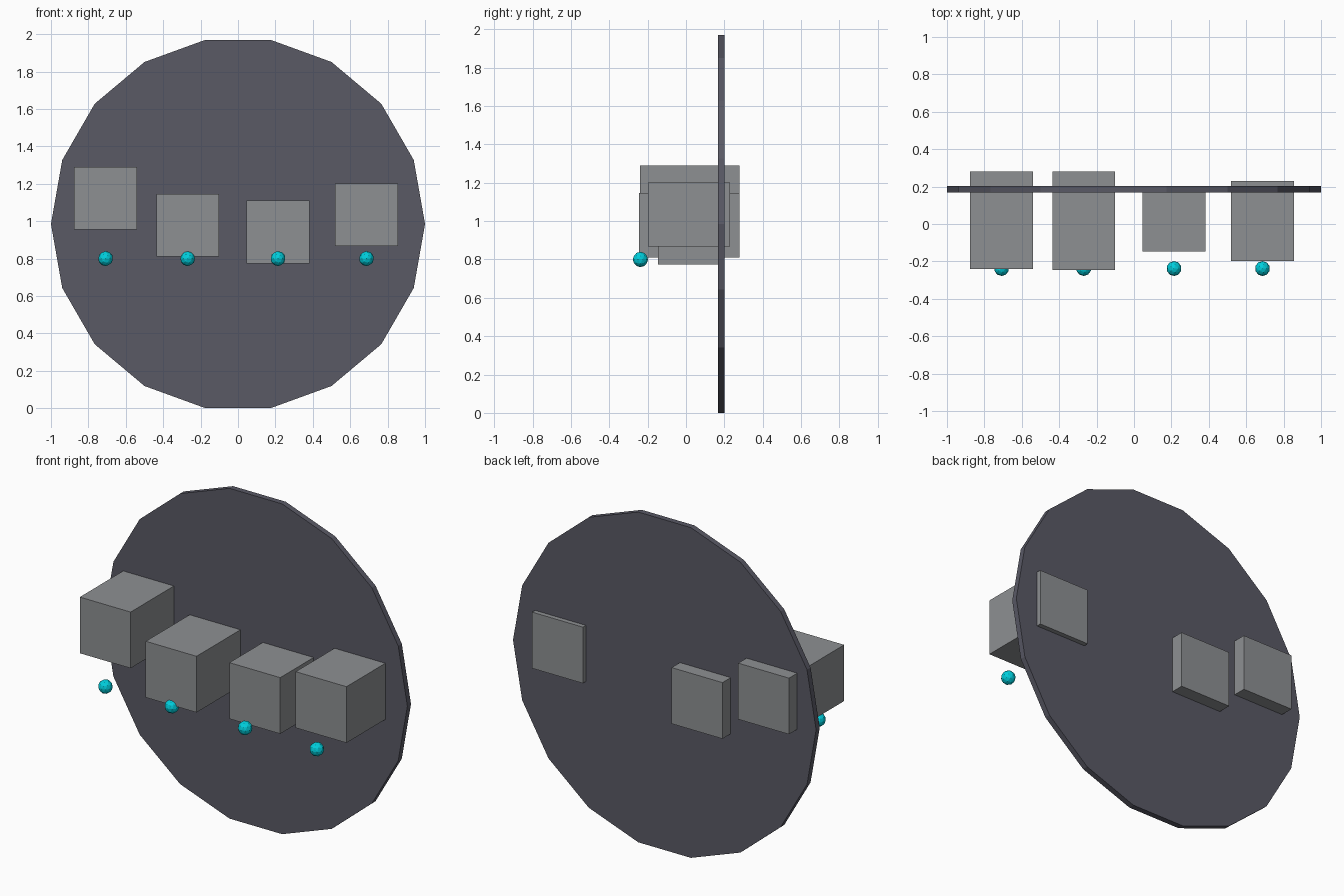
import bpy
from math import radians

if "Cube" in bpy.data.objects:
    bpy.data.objects.remove(bpy.data.objects["Cube"])


def material(name, color):
    m = bpy.data.materials.new(name)
    m.diffuse_color = color
    m.use_nodes = True
    m.node_tree.nodes["Principled BSDF"].inputs["Base Color"].default_value = m.diffuse_color
    return m


dark = material("dark_slate", (0.10, 0.10, 0.13, 1))
grey = material("mid_grey", (0.27, 0.28, 0.29, 1))
cyan = material("cyan", (0.0, 0.62, 0.72, 1))


def finish(name, mat):
    ob = bpy.context.object
    ob.name = name
    ob.data.materials.append(mat)
    return ob


def block(name, x, z, y0, y1, side=0.335):
    bpy.ops.mesh.primitive_cube_add(size=1, location=(x, (y0 + y1) / 2, z))
    ob = finish(name, grey)
    ob.scale = (side, y1 - y0, side)


# Upright 18-sided disc, with a corner on each side
bpy.ops.mesh.primitive_cylinder_add(vertices=18, radius=1, depth=0.034,
                                    location=(0, 0.185, 0.985))
disc = finish("back_disc", dark)
disc.rotation_euler = (radians(90), radians(90), 0)
disc.rotation_euler = (radians(90), radians(10), 0)

# Blocks pushed through the disc: x, z, front y, back y
blocks = [(-0.708, 1.122, -0.24, 0.28), (-0.269, 0.978, -0.246, 0.28),
          (0.214, 0.942, -0.147, 0.185), (0.687, 1.034, -0.198, 0.23)]
for i, (x, z, y0, y1) in enumerate(blocks, 1):
    block(f"block_{i}", x, z, y0, y1)

    # Small ball in front of each block
    bpy.ops.mesh.primitive_ico_sphere_add(subdivisions=2, radius=0.04,
                                          location=(x, -0.238, 0.80))
    finish(f"ball_{i}", cyan)

# Cylinder corners start on the +Y axis, so a 10 degree turn sets them on the x axis
